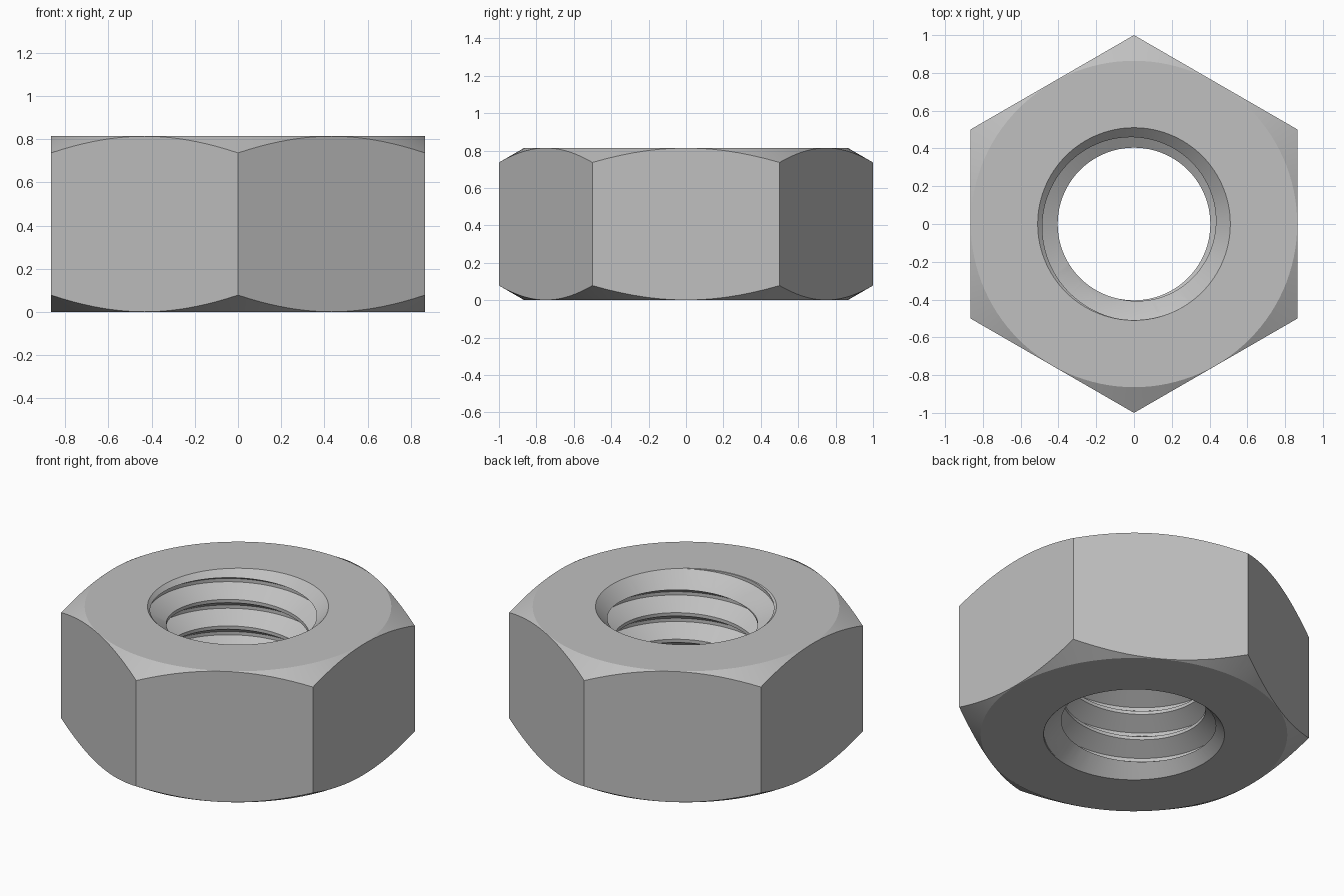
import bpy
import bmesh
from math import cos, sin, pi, radians

SIDES = 120          # segments around every round part
HEIGHT = 0.815
PITCH = 0.165        # thread rise per turn
MINOR, MAJOR = 0.404, 0.508
LEAD_Z = 0.694       # top of the groove root at angle zero

start_cube = bpy.data.objects.get("Cube")
if start_cube:
    bpy.data.objects.remove(start_cube, do_unlink=True)

steel = bpy.data.materials.new("grey steel")
steel.use_nodes = True
grey = (0.53, 0.53, 0.53, 1)
steel.diffuse_color = grey
steel.node_tree.nodes["Principled BSDF"].inputs["Base Color"].default_value = grey


def finish(bm, name):
    bmesh.ops.recalc_face_normals(bm, faces=bm.faces)
    mesh = bpy.data.meshes.new(name)
    bm.to_mesh(mesh)
    bm.free()
    mesh.materials.append(steel)
    obj = bpy.data.objects.new(name, mesh)
    bpy.context.collection.objects.link(obj)
    return obj


def lathe(name, profile, sides=SIDES, turn=0.0):
    """Closed solid of revolution from (radius, z) points."""
    bm = bmesh.new()
    rings = [[bm.verts.new((r * cos(turn + 2 * pi * i / sides),
                            r * sin(turn + 2 * pi * i / sides), z))
              for i in range(sides)] for r, z in profile]
    for low, high in zip(rings, rings[1:]):
        for i in range(sides):
            j = (i + 1) % sides
            bm.faces.new((low[i], low[j], high[j], high[i]))
    bm.faces.new(rings[0])
    bm.faces.new(rings[-1])
    return finish(bm, name)


def threaded_rod(name, turns):
    """Right-handed helical solid with flat crests and roots."""
    flat = PITCH / 8
    flank = PITCH / 2 - flat
    tooth = [(MAJOR, -flat), (MAJOR, 0), (MINOR, flank), (MINOR, flank + flat)]
    first_z = LEAD_Z - 7 * PITCH
    bm = bmesh.new()
    rows = []
    for k in range(turns):
        for r, z in tooth:
            rows.append([bm.verts.new((r * cos(2 * pi * i / SIDES),
                                       r * sin(2 * pi * i / SIDES),
                                       first_z + z + PITCH * (k + i / SIDES)))
                         for i in range(SIDES)])
    # the end of each row joins the start of the row one turn higher
    closing = [[row[0]] for row in rows[4:]]
    for row, nxt in zip(rows, closing):
        row.extend(nxt)
    for low, high in zip(rows, rows[1:]):
        for i in range(min(len(low), len(high)) - 1):
            bm.faces.new((low[i], low[i + 1], high[i + 1], high[i]))
    # fan caps around the two spiral ends
    middle = first_z + turns * PITCH / 2
    rim = [e for e in bm.edges if e.is_boundary]
    for side in (-1, 1):
        edges = [e for e in rim if (e.verts[0].co.z - middle) * side > 0]
        zs = [v.co.z for e in edges for v in e.verts]
        hub = bm.verts.new((0, 0, (min(zs) + max(zs)) / 2))
        for e in edges:
            bm.faces.new((e.verts[0], e.verts[1], hub))
    return finish(bm, name)


def combine(obj, cutter, operation):
    cutter.hide_render = True
    mod = obj.modifiers.new("cut", 'BOOLEAN')
    mod.operation = operation
    mod.solver = 'EXACT'
    mod.object = cutter
    bpy.context.view_layer.update()
    result = bpy.data.meshes.new_from_object(
        obj.evaluated_get(bpy.context.evaluated_depsgraph_get()))
    obj.modifiers.clear()
    obj.data = result
    bpy.data.objects.remove(cutter, do_unlink=True)


# hexagonal body with corners towards front and back
nut = lathe("hex_nut", [(1, -0.1), (1, HEIGHT + 0.1)], 6, radians(30))

# thirty-degree corner chamfers on both ends
rise = 0.236 * 0.577
combine(nut, lathe("corner_chamfer", [(0.864, 0), (1.1, rise),
                                      (1.1, HEIGHT - rise), (0.864, HEIGHT)]),
        'INTERSECT')

# threaded bore and its countersinks
combine(nut, threaded_rod("thread_cutter", 11), 'DIFFERENCE')
combine(nut, lathe("top_countersink", [(0.35, HEIGHT - 0.16), (0.61, HEIGHT + 0.1)]),
        'DIFFERENCE')
combine(nut, lathe("bottom_countersink", [(0.61, -0.1), (0.35, 0.16)]),
        'DIFFERENCE')

# smooth round surfaces, crisp edges
bpy.ops.object.select_all(action='DESELECT')
nut.select_set(True)
bpy.context.view_layer.objects.active = nut
bpy.ops.object.shade_smooth_by_angle(angle=radians(20))
